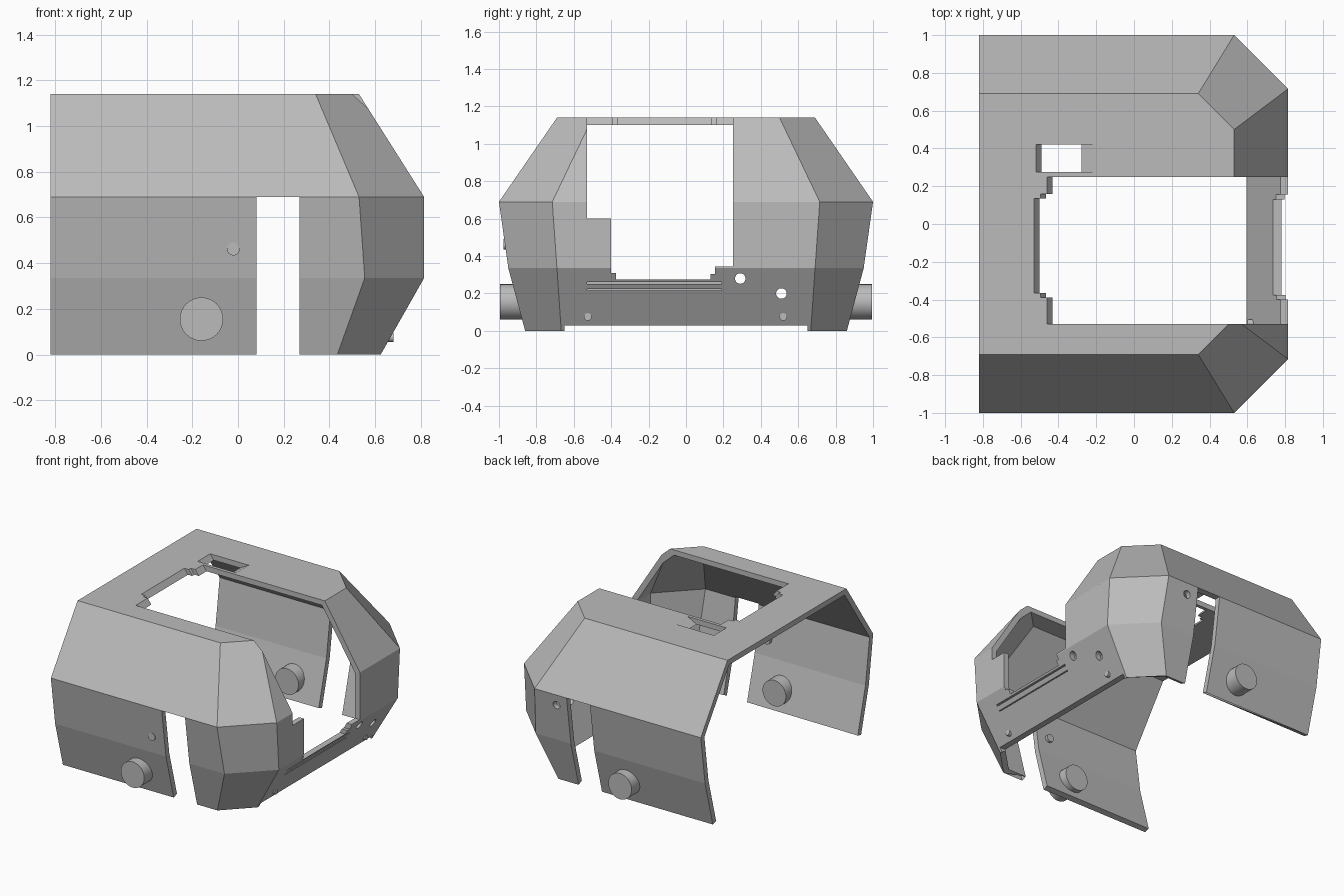
import bpy, bmesh, math
from mathutils import Matrix

cube = bpy.data.objects.get("Cube")
if cube:
    bpy.data.objects.remove(cube, do_unlink=True)

grey = bpy.data.materials.new("plain_grey")
grey.use_nodes = True
colour = (0.5, 0.5, 0.5, 1)
grey.diffuse_color = colour
grey.node_tree.nodes["Principled BSDF"].inputs["Base Color"].default_value = colour


def add_object(name, bm):
    bmesh.ops.recalc_face_normals(bm, faces=bm.faces)
    mesh = bpy.data.meshes.new(name)
    bm.to_mesh(mesh)
    bm.free()
    mesh.materials.append(grey)
    obj = bpy.data.objects.new(name, mesh)
    bpy.context.collection.objects.link(obj)
    return obj


def activate(obj):
    bpy.ops.object.select_all(action='DESELECT')
    obj.select_set(True)
    bpy.context.view_layer.objects.active = obj


def loft(name, rings, caps=True):
    """Skin closed rings of points, optionally capping both ends."""
    bm = bmesh.new()
    rows = [[bm.verts.new(p) for p in ring] for ring in rings]
    n = len(rows[0])
    for a, b in zip(rows, rows[1:]):
        for i in range(n):
            j = (i + 1) % n
            bm.faces.new((a[i], a[j], b[j], b[i]))
    if caps:
        bm.faces.new(rows[0])
        bm.faces.new(rows[-1])
    return add_object(name, bm)


def box(x0, x1, y0, y1, z0, z1):
    ring = [(x0, y0), (x1, y0), (x1, y1), (x0, y1)]
    return loft("cutter", [[(x, y, z) for x, y in ring] for z in (z0, z1)])


def tapered(y0, y1, back, front):
    """Hole through the roof; back and front give x under and above the roof."""
    rings = []
    for t, z in ((-0.25, 1.09), (1.25, 1.15)):
        xb = back[0] + t * (back[1] - back[0])
        xf = front[0] + t * (front[1] - front[0])
        rings.append([(xb, y0, z), (xf, y0, z), (xf, y1, z), (xb, y1, z)])
    return loft("cutter", rings)


def cylinder(name, axis, centre, radius, length, sides=32):
    bm = bmesh.new()
    turn = Matrix.Rotation(math.pi / 2, 4, 'Y' if axis == 'X' else 'X')
    bmesh.ops.create_cone(bm, cap_ends=True, segments=sides, radius1=radius,
                          radius2=radius, depth=length,
                          matrix=Matrix.Translation(centre) @ turn)
    return add_object(name, bm)


def peg(name, axis, centre, radius, length):
    obj = cylinder(name, axis, centre, radius, length)
    activate(obj)
    bpy.ops.object.shade_smooth_by_angle(angle=math.radians(30))


def apply_modifier(obj, mod):
    activate(obj)
    bpy.ops.object.modifier_apply(modifier=mod.name)


def cut(obj, cutter):
    cutter.hide_render = True
    mod = obj.modifiers.new("cut", 'BOOLEAN')
    mod.operation = 'DIFFERENCE'
    mod.solver = 'EXACT'
    mod.object = cutter
    apply_modifier(obj, mod)
    bpy.data.objects.remove(cutter, do_unlink=True)


# Shell: height, side x end, side y, nose x, nose y
BACK = -0.82
levels = [(0, 0.435, 0.86, 0.625, 0.667), (0.335, 0.555, 0.95, 0.815, 0.69),
          (0.69, 0.53, 1.0, 0.815, 0.715), (1.14, 0.34, 0.69, 0.53, 0.5)]
bm = bmesh.new()
rows = []
for z, xs, ys, xf, yf in levels:
    half = [(BACK, -ys), (xs, -ys), (xf, -yf)]
    ring = half + [(x, -y) for x, y in reversed(half)]
    rows.append([bm.verts.new((x, y, z)) for x, y in ring])
for a, b in zip(rows, rows[1:]):
    for i in range(len(a) - 1):
        bm.faces.new((a[i], a[i + 1], b[i + 1], b[i]))
bm.faces.new(rows[-1])
# Open boundary: orient every face away from a point inside
shell = add_object("shell", bm)
bm = bmesh.new()
bm.from_mesh(shell.data)
bm.faces.ensure_lookup_table()
if max(bm.faces, key=lambda f: f.calc_center_median().z).normal.z < 0:
    bmesh.ops.reverse_faces(bm, faces=bm.faces)
bm.to_mesh(shell.data)
bm.free()
solid = shell.modifiers.new("thickness", 'SOLIDIFY')
solid.thickness = 0.04
solid.offset = -1
solid.use_even_offset = True
solid.use_quality_normals = True
apply_modifier(shell, solid)

# Roof and nose opening with stepped lower edge
profile = [(-0.53, 1.3), (-0.53, 0.6), (-0.4, 0.6), (-0.4, 0.31), (-0.375, 0.31),
           (-0.375, 0.275), (0.13, 0.275), (0.13, 0.305), (0.155, 0.305),
           (0.155, 0.345), (0.25, 0.345), (0.25, 1.3)]
cut(shell, loft("cutter", [[(x, y, z) for y, z in profile] for x in (-0.42, 1.2)]))

# Stepped, bevelled rear edge of the roof opening
for y0, y1, low, high in ((-0.53, 0.25, -0.43, -0.46), (-0.39, 0.16, -0.465, -0.495),
                          (-0.365, 0.135, -0.5, -0.53)):
    cut(shell, tapered(y0, y1, (low, high), (-0.3, -0.3)))

# Small roof window, side slots, raised nose bottom
cut(shell, tapered(0.275, 0.42, (-0.49, -0.52), (-0.28, -0.205)))
cut(shell, box(0.08, 0.27, -1.2, 1.2, -0.2, 0.69))
cut(shell, box(0.5, 1.0, -0.65, 0.65, -0.2, 0.03))

# Nose grooves and round holes
cut(shell, box(0.758, 1.0, -0.53, 0.19, 0.252, 0.262))
cut(shell, box(0.738, 1.0, -0.53, 0.19, 0.217, 0.223))
for y, z in ((0.29, 0.28), (0.51, 0.2)):
    cut(shell, cylinder("cutter", 'X', (0.75, y, z), 0.028, 0.4))
cut(shell, cylinder("cutter", 'Y', (0.36, 0.98, 0.61), 0.028, 0.3))

# Side pegs through both walls
for name, side in (("front_peg", -1), ("back_peg", 1)):
    peg(name, 'Y', (-0.16, side * 0.895, 0.155), 0.095, 0.2)
peg("small_side_peg", 'Y', (-0.02, -0.94, 0.462), 0.028, 0.07)

# Nose pins
for name, y in (("right_nose_pin", -0.525), ("left_nose_pin", 0.52)):
    peg(name, 'X', (0.64, y, 0.075), 0.02, 0.08)
